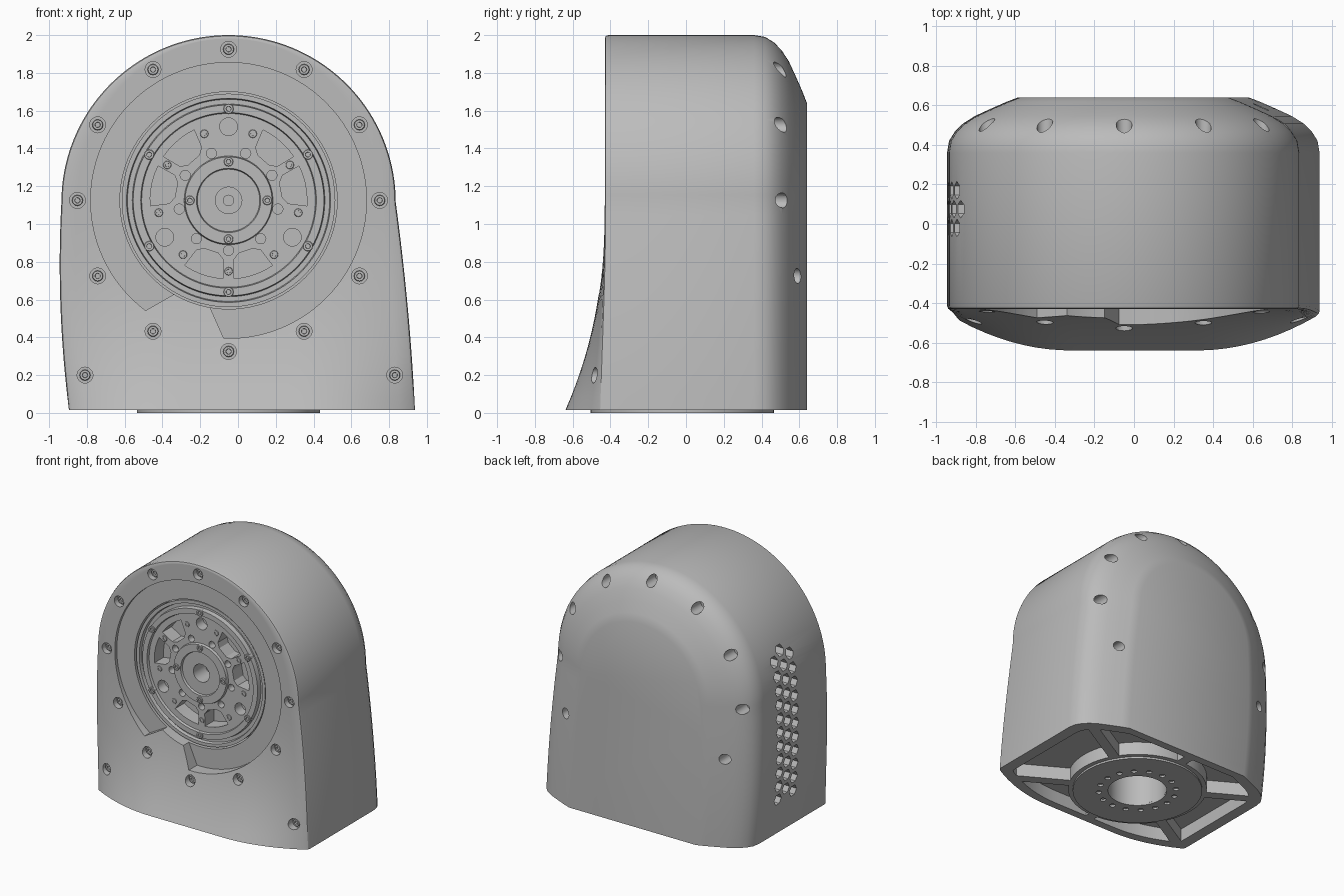
import bpy, bmesh, math
from math import sin, cos, pi, radians
from mathutils import Vector

if "Cube" in bpy.data.objects:
    bpy.data.objects.remove(bpy.data.objects["Cube"])

grey = bpy.data.materials.new("plain grey")
grey.use_nodes = True
grey.diffuse_color = (0.5, 0.5, 0.5, 1)
grey.node_tree.nodes["Principled BSDF"].inputs["Base Color"].default_value = (0.5, 0.5, 0.5, 1)

CX, CZ, RAD, BASE = -0.05, 1.125, 0.885, 0.015   # hub axis, dome radius, underside height


# ---------- helpers ----------
def finish(bm, name):
    bmesh.ops.remove_doubles(bm, verts=bm.verts, dist=1e-5)
    bmesh.ops.recalc_face_normals(bm, faces=bm.faces)
    mesh = bpy.data.meshes.new(name)
    bm.to_mesh(mesh)
    bm.free()
    ob = bpy.data.objects.new(name, mesh)
    bpy.context.collection.objects.link(ob)
    mesh.materials.append(grey)
    return ob


def lathe(bm, profile, centre, axis="y", n=24, closed=False, turn=0.0):
    """Spin (radius, height) points around an axis through centre."""
    rings = []
    for r, h in profile:
        ring = []
        for k in range(n):
            a = 2 * pi * k / n + turn
            p = (r * cos(a), h, r * sin(a)) if axis == "y" else (r * cos(a), r * sin(a), h)
            if axis == "x":
                p = (h, r * cos(a), r * sin(a))
            ring.append(bm.verts.new(Vector(p) + Vector(centre)))
        rings.append(ring)
    pairs = list(zip(rings, rings[1:])) + ([(rings[-1], rings[0])] if closed else [])
    for a, b in pairs:
        for k in range(n):
            bm.faces.new((a[k], a[k - 1], b[k - 1], b[k]))
    if not closed:
        for ring, (r, h) in ((rings[0], profile[0]), (rings[-1], profile[-1])):
            if r > 0:
                bm.faces.new(ring)


def rod(bm, r, h0, h1, centre, axis="y", n=20, turn=0.0):
    lathe(bm, [(r, h0), (r, h1)], centre, axis, n, turn=turn)


def prism(bm, points, offset):
    face = bm.faces.new([bm.verts.new(p) for p in points])
    new = bmesh.ops.extrude_face_region(bm, geom=[face])["geom"]
    bmesh.ops.translate(bm, vec=offset, verts=[v for v in new if isinstance(v, bmesh.types.BMVert)])


def cut(ob, bm):
    tool = finish(bm, "cutter")
    tool.hide_render = True
    mod = ob.modifiers.new("cut", "BOOLEAN")
    mod.operation, mod.solver, mod.object = "DIFFERENCE", "EXACT", tool
    bpy.context.view_layer.objects.active = ob
    bpy.ops.object.modifier_apply(modifier=mod.name)
    bpy.data.objects.remove(tool)


def polar(r, deg):
    return CX + r * cos(radians(deg)), CZ + r * sin(radians(deg))


def smooth(ob):
    bpy.ops.object.select_all(action="DESELECT")
    ob.select_set(True)
    bpy.context.view_layer.objects.active = ob
    bpy.ops.object.shade_smooth_by_angle(angle=radians(28))


# ---------- housing: dome outline lofted through the depth ----------
def front_y(x, z):
    flare = 0.215 * max(0, 1 - z / 1.15) ** 2.4
    spread = max(0, abs(x) - 0.32) / 0.66
    return -0.43 - flare * max(0, 1 - spread ** 2)


outline = []                                    # (x, z, normal x, normal z)
SIDE, ARC, ZC = 16, 72, 2 - RAD
for i in range(SIDE):
    t = 1 - i / SIDE
    outline.append((-0.935 - 0.06 * t + 0.1 * t * t, ZC - (ZC - BASE) * t, -1, 0))
for i in range(ARC + 1):
    a = pi - pi * i / ARC
    outline.append((CX + RAD * cos(a), ZC + RAD * sin(a), cos(a), sin(a)))
for i in range(1, SIDE + 1):
    t = i / SIDE
    outline.append((0.835 + 0.15 * t - 0.048 * t * t, ZC - (ZC - BASE) * t, 1, 0))

back_round = [(0.36, 0.64), (0.30, 0.617), (0.22, 0.582), (0.14, 0.545),
              (0.08, 0.507), (0.04, 0.468), (0.01, 0.42), (0, 0.36)]
front_round = [(0, 0.018), (0.005, 0.005), (0.018, 0)]

bm = bmesh.new()
layers = []
for inset, y in back_round:
    layers.append([bm.verts.new((x - inset * nx, y, z - inset * nz)) for x, z, nx, nz in outline])
for inset, dy in front_round:
    row = []
    for x, z, nx, nz in outline:
        px, pz = x - inset * nx, z - inset * nz
        row.append(bm.verts.new((px, front_y(px, pz) + dy, pz)))
    layers.append(row)
for a, b in zip(layers, layers[1:]):
    for k in range(len(outline) - 1):
        bm.faces.new((a[k], a[k + 1], b[k + 1], b[k]))
bm.faces.new(layers[0])

# front face as horizontal strips between the two edges
COLS, strips = 28, []
edge = layers[-1]
for k in range(len(edge) // 2 + 1):
    left, right = edge[k], edge[-1 - k]
    row = [left]
    for c in range(1, COLS):
        x = left.co.x + (right.co.x - left.co.x) * c / COLS
        row.append(bm.verts.new((x, front_y(x, left.co.z), left.co.z)))
    strips.append(row + [right])
for a, b in zip(strips, strips[1:]):
    for c in range(COLS):
        quad = dict.fromkeys((a[c], a[c + 1], b[c + 1], b[c]))
        if len(quad) > 2 and not bm.faces.get(list(quad)):
            bm.faces.new(list(quad))
foot = [row[0] for row in layers] + strips[0][1:-1] + [row[-1] for row in reversed(layers)]
footprint = [v.co.copy() for v in foot]
bm.faces.new(foot)
housing = finish(bm, "housing")

# front recess with a raised tongue at the lower left
bm = bmesh.new()
path = [polar(0.73, -92 + 325 * i / 90) for i in range(91)]
path += [polar(0.572, 240 + 20 * i / 8) for i in range(9)]
prism(bm, [(x, -0.405, z) for x, z in path], (0, -0.4, 0))
cut(housing, bm)
bm = bmesh.new()
rod(bm, 0.575, -0.8, -0.2, (CX, 0, CZ), n=96)
cut(housing, bm)

# screw holes front and back, and hexagonal side vents
spots = [polar(0.8, 30 * k) for k in range(12)] + [(-0.81, 0.2), (0.83, 0.2)]
bm = bmesh.new()
for k, (x, z) in enumerate(spots):
    rod(bm, 0.042, -0.8, front_y(x, z) + 0.045, (x, 0, z))
    if k not in (8, 9, 10, 12, 13):
        rod(bm, 0.04, 0.4, 0.8, (x, 0, z))
for col, y in enumerate((-0.02, 0.075, 0.17)):
    for row in range(11):
        rod(bm, 0.045, -1.2, -0.74, (0, y, 0.3 + 0.108 * row + 0.054 * (col % 2)), "x", 6)
cut(housing, bm)

# underside pockets between ribs, and the central cable well
bm = bmesh.new()
prism(bm, [(p.x * 0.9, p.y * 0.9, -0.1) for p in footprint], (0, 0, 0.22))
pockets = finish(bm, "pockets")
bm = bmesh.new()
rod(bm, 0.52, -0.3, 0.5, (CX, -0.02, 0), "z", 64)
cut(pockets, bm)
for k in range(3):
    bm = bmesh.new()
    d = Vector((cos(radians(30 + 60 * k)), sin(radians(30 + 60 * k)), 0))
    s = Vector((-d.y, d.x, 0)) * 0.04
    mid = Vector((CX, -0.02, -0.3))
    prism(bm, [mid + d * 2 + s, mid - d * 2 + s, mid - d * 2 - s, mid + d * 2 - s], (0, 0, 1))
    cut(pockets, bm)
bm = bmesh.new()
bm.from_mesh(pockets.data)
bpy.data.objects.remove(pockets)
rod(bm, 0.22, -0.3, 0.3, (CX, -0.02, 0), "z", 48)
cut(housing, bm)
smooth(housing)

# ---------- base ring ----------
bm = bmesh.new()
lathe(bm, [(0.22, 0), (0.485, 0), (0.485, 0.03), (0.22, 0.03)], (CX, -0.02, 0), "z", 72, True)
base_ring = finish(bm, "base_ring")
bm = bmesh.new()
for k in range(16):
    a = 2 * pi * k / 16
    rod(bm, 0.022, -0.1, 0.1, (CX + 0.29 * cos(a), -0.02 + 0.29 * sin(a), 0), "z", 12)
cut(base_ring, bm)
smooth(base_ring)

# ---------- rotary hub ----------
bm = bmesh.new()
lathe(bm, [(0.07, -0.18), (0.565, -0.18), (0.565, -0.395), (0.54, -0.395), (0.535, -0.37),
           (0.51, -0.37), (0.505, -0.405), (0.465, -0.405), (0.46, -0.385), (0.235, -0.385),
           (0.23, -0.405), (0.17, -0.405), (0.165, -0.388), (0.07, -0.388)],
      (CX, 0, CZ), n=96, closed=True)
hub = finish(bm, "hub")
bm = bmesh.new()
for k in range(3):
    x, z = polar(0.39, 90 + 120 * k)
    rod(bm, 0.047, -0.6, -0.3, (x, 0, z))
    for side in (-41, 41):
        mid = 90 + 120 * k + side
        pts = [polar(0.415, mid + a) for a in (-15, -9, -3, 3, 9, 15)]
        pts += [polar(0.315, mid + 14), polar(0.285, mid + 8),
                polar(0.285, mid - 8), polar(0.315, mid - 14)]
        prism(bm, [(px, -0.27, pz) for px, pz in pts], (0, -0.4, 0))
for k in range(9):
    x, z = polar(0.265, 30 + 40 * k)
    rod(bm, 0.027, -0.6, -0.33, (x, 0, z), n=14)
cut(hub, bm)
smooth(hub)

# shaft stub inside the bore
bm = bmesh.new()
lathe(bm, [(0, -0.26), (0.03, -0.26), (0.03, -0.24), (0.075, -0.24), (0.075, -0.15), (0, -0.15)],
      (CX, 0, CZ))
smooth(finish(bm, "shaft_stub"))

# ---------- screws with sockets ----------
def screw_set(name, places, r):
    bm = bmesh.new()
    for x, y, z in places:
        lathe(bm, [(0, y + 0.012), (r * 0.45, y + 0.012), (r * 0.5, y), (r * 0.9, y),
                   (r, y + 0.004), (r, y + 0.06), (0, y + 0.06)], (x, 0, z), n=12)
    smooth(finish(bm, name))


def ring_places(r, y, start, count):
    pts = [polar(r, start + 360 * k / count) for k in range(count)]
    return [(x, y, z) for x, z in pts]


screw_set("housing_screws", [(x, front_y(x, z) + 0.025, z) for x, z in spots], 0.029)
screw_set("hub_rim_screws", ring_places(0.485, -0.415, 30, 6), 0.027)
screw_set("hub_centre_screws", ring_places(0.205, -0.415, 0, 4), 0.025)
screw_set("hub_face_screws", ring_places(0.375, -0.39, 30, 9), 0.022)
